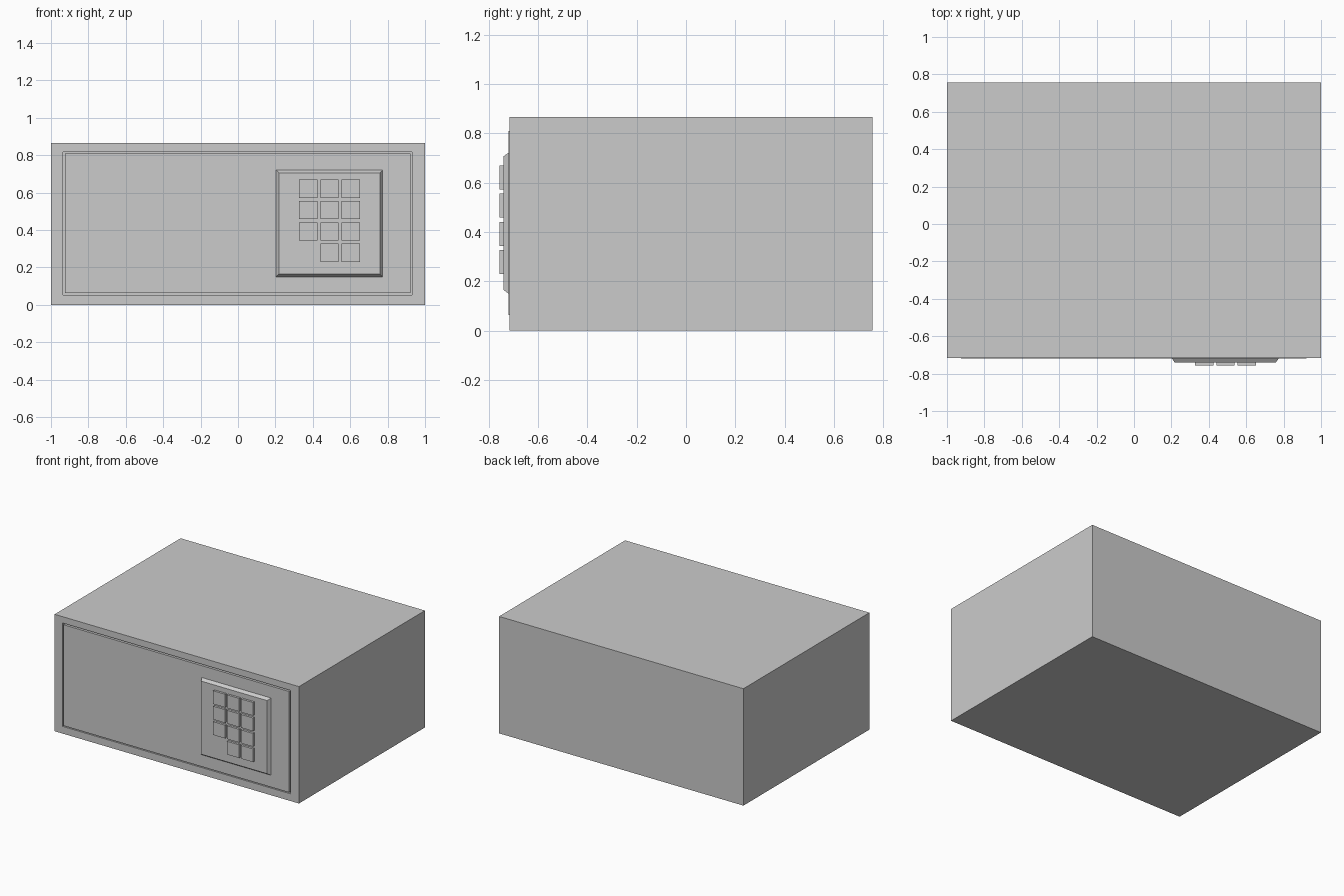
import bpy, bmesh

if "Cube" in bpy.data.objects:
    bpy.data.objects.remove(bpy.data.objects["Cube"])


def box(name, x, y, z, inset=0.0):
    """Box from (min, max) ranges; inset shrinks the front (-y) face to a chamfer."""
    bm = bmesh.new()
    bmesh.ops.create_cube(bm, size=1.0)
    for v in bm.verts:
        front = v.co.y < 0
        i = inset if front else 0.0
        v.co = (x[0] + i if v.co.x < 0 else x[1] - i,
                y[0] if front else y[1],
                z[0] + i if v.co.z < 0 else z[1] - i)
    mesh = bpy.data.meshes.new(name)
    bm.to_mesh(mesh)
    bm.free()
    obj = bpy.data.objects.new(name, mesh)
    bpy.context.collection.objects.link(obj)
    return obj


FRONT, BACK = -0.716, 0.757
GAP, DEPTH = 0.009, 0.02
DOOR_X, DOOR_Z = (-0.926, 0.922), (0.062, 0.809)

# Cabinet: front face inset to a frame and pushed in to form the door recess
cabinet = box("cabinet", (-1, 1), (FRONT, BACK), (0, 0.865))
bm = bmesh.new()
bm.from_mesh(cabinet.data)
front = min(bm.faces, key=lambda f: f.calc_center_median().y)
bmesh.ops.inset_region(bm, faces=[front], thickness=0.05, use_even_offset=True)
for v in front.verts:
    v.co.x = DOOR_X[0] - GAP if v.co.x < 0 else DOOR_X[1] + GAP
    v.co.z = DOOR_Z[0] - GAP if v.co.z < 0.4 else DOOR_Z[1] + GAP
bmesh.ops.inset_region(bm, faces=[front], thickness=0.0)
for v in front.verts:
    v.co.y += DEPTH
bmesh.ops.recalc_face_normals(bm, faces=bm.faces)
bm.to_mesh(cabinet.data)
bm.free()

# Door sitting in the recess, a hair proud of the frame
box("door", DOOR_X, (FRONT - 0.003, FRONT + DEPTH), DOOR_Z)

# Chamfered keypad panel
box("keypad_panel", (0.202, 0.774), (-0.741, FRONT - 0.002), (0.149, 0.722), 0.016)

# Keys: three columns, four rows, no key at the bottom left
for row in range(4):
    for col in range(3):
        if row == 3 and col == 0:
            continue
        cx, cz = 0.375 + col * 0.114, 0.621 - row * 0.1145
        box(f"key_{row}_{col}", (cx - 0.049, cx + 0.049), (-0.757, -0.740),
            (cz - 0.049, cz + 0.049))
